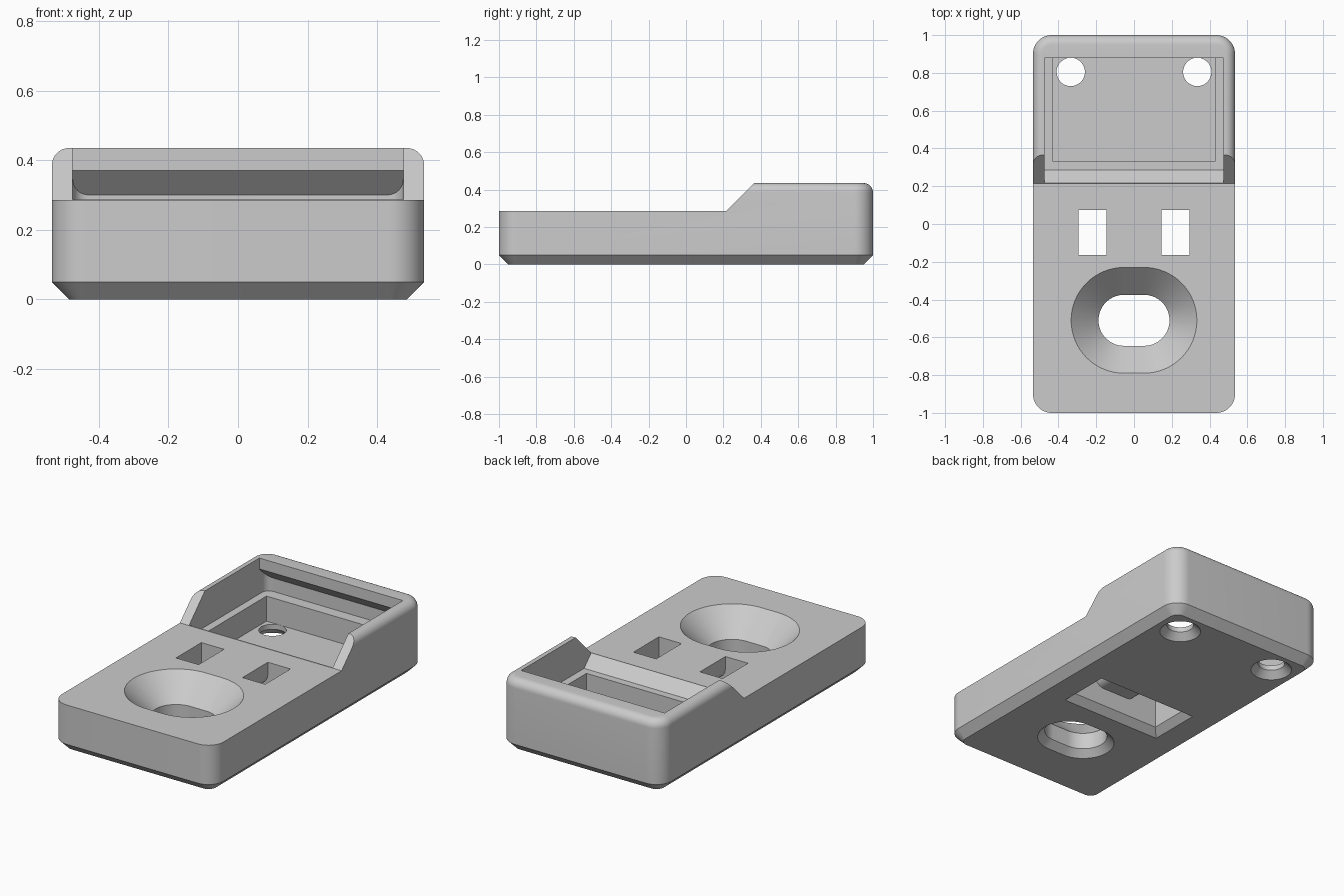
import bpy, bmesh
from math import sin, cos, pi, radians

old = bpy.data.objects.get("Cube")
if old:
    bpy.data.objects.remove(old, do_unlink=True)

grey = bpy.data.materials.new("plain_grey")
grey.use_nodes = True
grey.diffuse_color = (0.6, 0.6, 0.6, 1)
grey.node_tree.nodes["Principled BSDF"].inputs["Base Color"].default_value = (0.6, 0.6, 0.6, 1)


def finish(name, bm):
    bmesh.ops.recalc_face_normals(bm, faces=bm.faces)
    mesh = bpy.data.meshes.new(name)
    bm.to_mesh(mesh)
    bm.free()
    mesh.materials.append(grey)
    ob = bpy.data.objects.new(name, mesh)
    bpy.context.collection.objects.link(ob)
    return ob


def outline(hx, hy, r, steps):
    """Rounded rectangle; r equal to hy gives a slot, r = 0 a plain box."""
    if r == 0:
        return [(hx, hy), (-hx, hy), (-hx, -hy), (hx, -hy)]
    pts = []
    corners = [(1, 1), (-1, 1), (-1, -1), (1, -1)]
    for q, (sx, sy) in enumerate(corners):
        for i in range(steps + 1):
            a = (q + i / steps) * pi / 2
            pts.append((sx * (hx - r) + r * cos(a), sy * (hy - r) + r * sin(a)))
    return pts


def loft(name, rings, cx=0, cy=0, steps=12):
    """Stack of rounded rectangles given as (z, half x, half y, radius)."""
    bm = bmesh.new()
    loops = [[bm.verts.new((cx + x, cy + y, z)) for x, y in outline(hx, hy, r, steps)]
             for z, hx, hy, r in rings]
    for a, b in zip(loops, loops[1:]):
        for i in range(len(a)):
            j = (i + 1) % len(a)
            bm.faces.new((a[i], a[j], b[j], b[i]))
    bm.faces.new(loops[0])
    bm.faces.new(loops[-1])
    bmesh.ops.remove_doubles(bm, verts=bm.verts, dist=1e-5)
    return finish(name, bm)


def prism(name, pts, place, lo, hi, round_test=None, radius=0.045):
    """Profile swept between lo and hi; optionally rounds chosen edges."""
    bm = bmesh.new()
    a = [bm.verts.new(place(lo, *p)) for p in pts]
    b = [bm.verts.new(place(hi, *p)) for p in pts]
    bm.faces.new(a)
    bm.faces.new(b)
    for i in range(len(a)):
        j = (i + 1) % len(a)
        bm.faces.new((a[i], a[j], b[j], b[i]))
    if round_test:
        edges = [e for e in bm.edges if all(round_test(v.co) for v in e.verts)
                 and abs(e.verts[0].co.x - e.verts[1].co.x) < 1e-4]
        bmesh.ops.bevel(bm, geom=edges, offset=radius, segments=8,
                        profile=0.5, affect='EDGES')
    return finish(name, bm)


def along_x(t, y, z):
    return (t, y, z)


def along_y(t, x, z):
    return (x, t, z)


# Body: chamfered underside, rounded upright corners, rounded top rim
W, H, R, F = 0.535, 0.435, 0.1, 0.05
insets = [(0, F), (F, 0)]
for i in range(9):
    a = i / 8 * pi / 2
    insets.append((H - F + F * sin(a), F * (1 - cos(a))))
body = loft("mount_body", [(z, W - d, 1 - d, R - d) for z, d in insets])

cutters = []

# Low front deck with ramp up to the raised rear
cutters.append(prism("deck_cut", [(-1.2, 0.285), (0.215, 0.285), (0.515, 0.585), (-1.2, 0.585)],
                     along_x, -0.7, 0.7))

# Rear pocket with sloped entry and an undercut below the back lip
cutters.append(prism("pocket_cut",
                     [(0.155, 0.35), (0.285, 0.22), (0.95, 0.22), (0.95, 0.3),
                      (0.88, 0.37), (0.88, 0.6), (0.155, 0.6)],
                     along_x, -0.475, 0.475, lambda c: c.y > 0.94))

# Deeper well inside the pocket
cutters.append(loft("well_cut", [(0.07, 0.428, 0.275, 0), (0.26, 0.428, 0.275, 0)], cy=0.605))

# Screw holes, countersunk from below
for s in (-1, 1):
    cutters.append(loft("screw_cut", [(z, r, r, r) for z, r in
                                      ((-0.01, 0.125), (0.04, 0.075), (0.15, 0.075))],
                        cx=s * 0.335, cy=0.805))

# Slotted hole, wide funnel above and small flare below
cutters.append(loft("slot_cut", [(z, r + 0.053, r, r) for z, r in
                                 ((-0.01, 0.185), (0.04, 0.135), (0.14, 0.135), (0.305, 0.3))],
                    cy=-0.51, steps=16))

# Strap passage: two windows joined underneath a rounded bridge
half = [(0.295, -0.1), (0.295, 0.4), (0.145, 0.4)]
for i in range(7):
    a = i / 6 * pi / 2
    half.append((0.085 + 0.06 * cos(a), 0.21 - 0.06 * sin(a)))
cutters.append(prism("strap_cut", half + [(-x, z) for x, z in reversed(half)],
                     along_y, -0.165, 0.075))
cutters.append(loft("strap_flare_cut", [(-0.01, 0.345, 0.17, 0), (0.04, 0.295, 0.12, 0)],
                    cy=-0.045))

# Carve the body
bpy.context.view_layer.objects.active = body
for cutter in cutters:
    cutter.hide_render = True
    mod = body.modifiers.new(cutter.name, 'BOOLEAN')
    mod.operation = 'DIFFERENCE'
    mod.solver = 'EXACT'
    mod.object = cutter
    bpy.ops.object.modifier_apply(modifier=mod.name)
    bpy.data.objects.remove(cutter, do_unlink=True)

# Smooth rounded areas, keep hard edges crisp
bpy.ops.object.select_all(action='DESELECT')
body.select_set(True)
bpy.ops.object.shade_smooth_by_angle(angle=radians(25))
